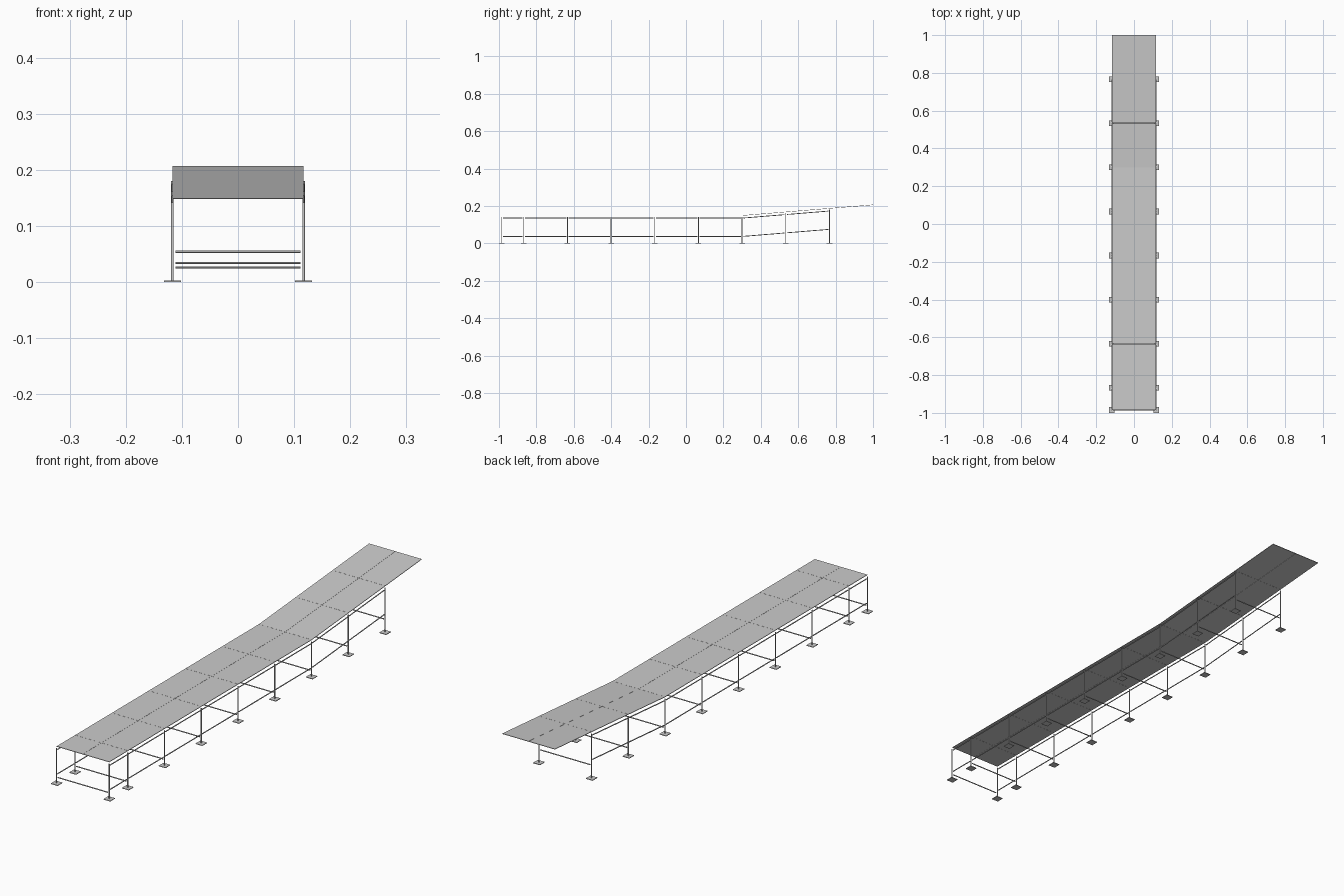
import bpy
from mathutils import Vector

if "Cube" in bpy.data.objects:
    bpy.data.objects.remove(bpy.data.objects["Cube"])

X = 0.117                  # half width of the walkway
BEND, SLOPE = 0.30, 0.0815  # where the ramp starts and its gradient
STEP = 0.2335
stations = [-0.985] + [BEND + STEP * i for i in range(-5, 3)]


def rise(y):
    return max(0.0, y - BEND) * SLOPE


def box(name, centre, size):
    bpy.ops.mesh.primitive_cube_add(size=1, location=centre)
    ob = bpy.context.object
    ob.name = name
    ob.scale = size
    return ob


def tube(name, a, b, radius=0.0021, sides=12):
    a, b = Vector(a), Vector(b)
    d = b - a
    bpy.ops.mesh.primitive_cylinder_add(vertices=sides, radius=radius,
                                        depth=d.length, location=(a + b) / 2)
    ob = bpy.context.object
    ob.name = name
    ob.rotation_euler = d.to_track_quat('Z', 'Y').to_euler()
    bpy.ops.object.shade_smooth_by_angle()
    return ob


def panel(name, x0, x1, y0, y1, thick=0.002):
    # deck board following the ramp
    verts = [(x, y, 0.150 + rise(y) - t) for t in (0, thick)
             for x, y in ((x0, y0), (x1, y0), (x1, y1), (x0, y1))]
    faces = [(0, 1, 2, 3), (7, 6, 5, 4)]
    faces += [(i, i + 4, (i + 1) % 4 + 4, (i + 1) % 4) for i in range(4)]
    me = bpy.data.meshes.new(name)
    me.from_pydata(verts, [], faces)
    ob = bpy.data.objects.new(name, me)
    bpy.context.collection.objects.link(ob)


# deck: two boards side by side in every bay, the last bay overhangs
edges = stations + [1.0]
gap = 0.0003
for y0, y1 in zip(edges, edges[1:]):
    panel("deck_board_left", -X, -gap, y0 + gap, y1 - gap)
    panel("deck_board_right", gap, X, y0 + gap, y1 - gap)

# support frames: base plates, posts and a cross brace
for y in stations:
    for s in (-1, 1):
        box("base_plate", (s * X, y, 0.00125), (0.030, 0.030, 0.0025))
        tube("post", (s * X, y, 0.002), (s * X, y, 0.142 + rise(y)))
    brace_z = 0.026 if y < 0.4 else (0.034 if y < 0.6 else 0.054)
    tube("cross_brace", (-0.111, y, brace_z), (0.111, y, brace_z))

# side rails between neighbouring posts
inset = 0.006
for y0, y1 in zip(stations, stations[1:]):
    a, b = y0 + inset, y1 - inset
    for s in (-1, 1):
        for name, z in (("lower_rail", 0.037), ("upper_rail", 0.135)):
            tube(name, (s * X, a, z + rise(a)), (s * X, b, z + rise(b)))
